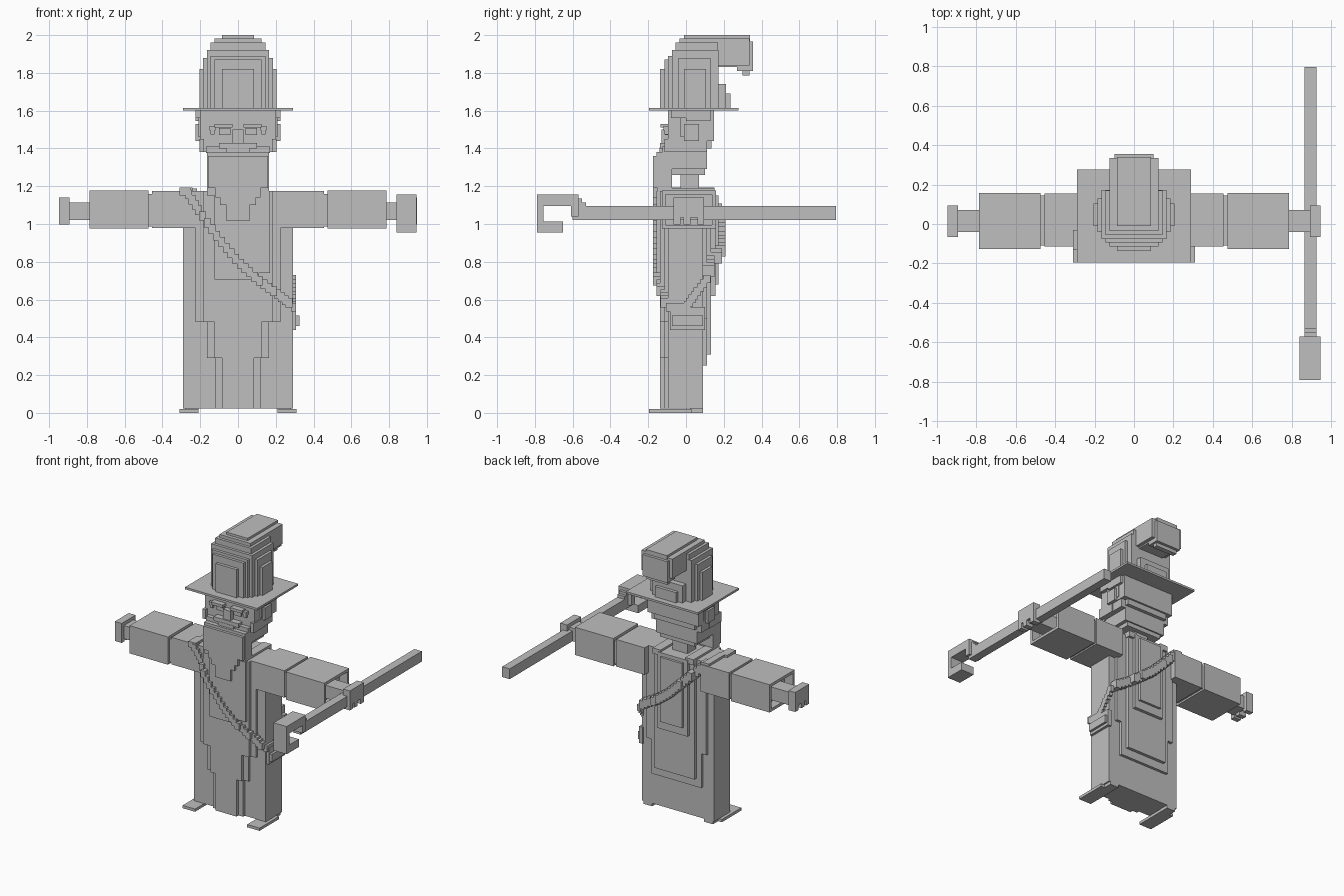
import bpy, bmesh
from mathutils import Vector

grey = bpy.data.materials.new("plain grey")
grey.diffuse_color = (0.52, 0.52, 0.52, 1)


def part(name, *boxes, mirror=False):
    """One object from boxes (x0, x1, y0, y1, z0, z1), optionally mirrored in x."""
    bm = bmesh.new()
    for x0, x1, y0, y1, z0, z1 in boxes:
        vs = bmesh.ops.create_cube(bm, size=1)["verts"]
        for v in vs:
            v.co = Vector(((x0 + x1) / 2 + v.co.x * (x1 - x0),
                           (y0 + y1) / 2 + v.co.y * (y1 - y0),
                           (z0 + z1) / 2 + v.co.z * (z1 - z0)))
    me = bpy.data.meshes.new(name)
    bm.to_mesh(me)
    bm.free()
    me.materials.append(grey)
    ob = bpy.data.objects.new(name, me)
    bpy.context.collection.objects.link(ob)
    if mirror:
        ob.modifiers.new("mirror", 'MIRROR').use_mirror_merge = False
    return ob


def sym(w, y0, y1, z0, z1):
    return (-w, w, y0, y1, z0, z1)


def steps(points, n):
    """Evenly spaced points along a polyline."""
    out = []
    for a, b in zip(points, points[1:]):
        a, b = Vector(a), Vector(b)
        out += [a.lerp(b, (i + 0.5) / n) for i in range(n)]
    return out


# robe with stepped front and back panels
part("robe", sym(.29, -.095, .09, .022, 1.175))
part("robe_front",
     sym(.225, -.115, -.09, .48, 1.175), sym(.165, -.115, -.09, .29, .48),
     sym(.122, -.115, -.09, .022, .29),
     sym(.185, -.138, -.11, .48, 1.175), sym(.125, -.138, -.11, .29, .48),
     sym(.085, -.138, -.11, .022, .29))
part("chest", (-.125, .11, -.156, -.13, .705, 1.175), (.11, .17, -.156, -.13, .74, 1.175))
part("robe_back", sym(.24, .08, .11, .5, 1.175), sym(.2, .08, .11, .25, .5),
     sym(.16, .1, .132, .31, 1.175), sym(.12, .12, .155, .62, 1.175),
     sym(.09, .14, .172, .68, 1.15))
part("collar", (.10, .165, -.15, .15, 1.15, 1.19), mirror=True)

# feet
part("foot", (.21, .31, -.195, .03, 0, .02), (.21, .28, .02, .09, 0, .024), mirror=True)

# sleeves: upper part, recessed joint, open-ended cuff with four walls
part("sleeve",
     (.225, .455, -.115, .155, .978, 1.175),
     (.45, .48, -.11, .145, .988, 1.158),
     (.475, .72, -.128, .158, .975, 1.177),
     (.72, .785, -.128, -.108, .975, 1.177),
     (.72, .785, .138, .158, .975, 1.177),
     (.72, .785, -.108, .138, .975, .995),
     (.72, .785, -.108, .138, 1.157, 1.177), mirror=True)
part("forearm", (.7, .9, -.04, .07, 1.02, 1.115), mirror=True)
part("hand", (.892, .947, -.065, .095, 1.035, 1.14),
     *[(.892, .947, y, y + .035, .998, 1.036) for y in (-.065, -.012, .06)], mirror=True)

# staff with hooked end
part("staff", (.865, .925, -.6, .795, 1.02, 1.095))
part("staff_crook",
     (.84, .945, -.79, -.57, 1.095, 1.157),
     (.84, .945, -.79, -.755, .955, 1.1),
     (.84, .945, -.755, -.65, .955, 1.012),
     (.84, .945, -.61, -.57, 1.04, 1.1),
     (.865, .925, -.57, -.55, 1.09, 1.135),
     (.865, .925, -.55, -.53, 1.09, 1.115))

# neck and head
part("neck", sym(.06, -.03, .068, 1.15, 1.31))
part("head", sym(.2, -.095, .11, 1.38, 1.6), sym(.165, -.095, .135, 1.4, 1.6),
     sym(.165, -.1, .11, 1.29, 1.39), sym(.14, -.08, .1, 1.26, 1.3))
part("hair", sym(.225, .0, .13, 1.545, 1.6), sym(.205, .05, .148, 1.44, 1.6),
     sym(.225, -.08, .0, 1.56, 1.6))
part("ear", (.195, .225, -.01, .07, 1.44, 1.53), (.195, .21, -.03, .09, 1.46, 1.56),
     mirror=True)
part("sideburn", (.18, .205, -.115, .02, 1.38, 1.45), mirror=True)
part("brow", (.03, .125, -.135, -.09, 1.51, 1.53), (.12, .15, -.12, -.09, 1.495, 1.52),
     mirror=True)
part("eye", (.04, .1, -.11, -.09, 1.47, 1.508), (.125, .145, -.115, -.09, 1.475, 1.5),
     mirror=True)
part("nose", sym(.03, -.13, -.09, 1.43, 1.5))

# beard and moustache
part("moustache", sym(.1, -.138, -.09, 1.4, 1.43), (.06, .17, -.125, -.09, 1.375, 1.41),
     (-.17, -.06, -.125, -.09, 1.375, 1.41))
part("mouth", sym(.062, -.14, -.1, 1.345, 1.405), sym(.045, -.14, -.1, 1.33, 1.35))
part("beard", sym(.165, -.156, -.075, 1.19, 1.38), sym(.16, -.175, -.1, 1.19, 1.36),
     sym(.12, -.175, -.09, 1.14, 1.19), sym(.095, -.175, -.13, 1.1, 1.14),
     sym(.062, -.175, -.13, 1.015, 1.1))

# hat: brim, stepped crown, bent tip
part("hat_brim", sym(.29, -.195, .277, 1.6, 1.615))
part("hat_crown",
     sym(.205, -.01, .105, 1.61, 1.82), sym(.185, -.04, .13, 1.61, 1.88),
     sym(.165, -.075, .172, 1.61, 1.92), sym(.145, -.095, .172, 1.61, 1.89),
     sym(.125, -.115, .172, 1.61, 1.87), sym(.085, -.137, .172, 1.61, 1.82),
     sym(.145, -.055, .17, 1.9, 1.96),
     sym(.12, .17, .212, 1.61, 1.74), sym(.085, .2, .235, 1.61, 1.69))
part("hat_tip", sym(.125, -.035, .335, 1.84, 1.983), sym(.085, -.01, .34, 1.97, 2.0),
     sym(.1, .16, .355, 1.83, 1.965), sym(.1, .27, .355, 1.81, 1.84),
     sym(.085, .3, .335, 1.785, 1.82))

# shoulder strap: stepped band across the chest, round the side and up the back
front = steps([(-.27, 1.17), (-.2, 1.06), (-.1, .92), (0, .8), (.1, .71), (.2, .635), (.28, .575)], 4)
back = steps([(-.25, 1.17), (-.12, 1.04), (.0, .92), (.12, .83), (.27, .74)], 5)
side = steps([(-.1, .56), (-.0, .56), (.05, .63), (.12, .72)], 4)


def strap_front_y(x, z):
    if abs(x) < .17 and z > .7:
        return -.175
    return -.156 if abs(x) < .2 else -.135


def strap_back_y(x):
    return .208 if abs(x) < .1 else .19 if abs(x) < .16 else .15


part("strap_front", *[(p.x - .018, p.x + .018, strap_front_y(*p), -.09, p.y - .025, p.y + .025)
                      for p in front])
part("strap_back", *[(p.x - .02, p.x + .02, .08, strap_back_y(p.x), p.y - .03, p.y + .03)
                     for p in back])
part("strap_side", *[(.28, .306, p.x - .018, p.x + .018, p.y - .022, p.y + .022) for p in side])
part("strap_shoulder", (-.31, -.25, -.13, -.03, 1.15, 1.192), (-.29, -.24, -.05, .15, 1.15, 1.192))

# side pouch
part("pouch", (.28, .325, -.075, .09, .46, .515), (.28, .308, -.085, .1, .44, .56))
